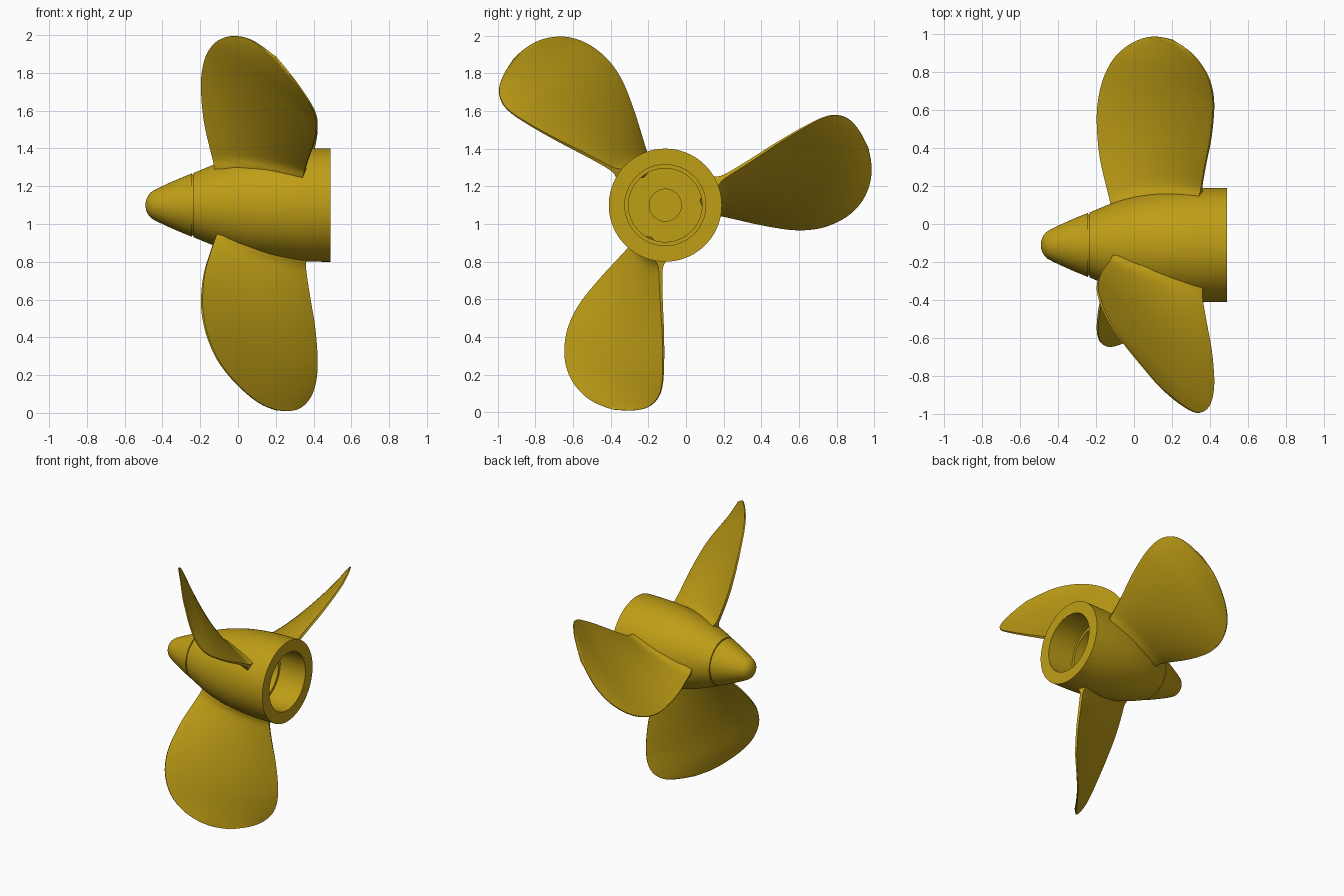
import bpy, bmesh, math
from mathutils import Vector

if "Cube" in bpy.data.objects:
    bpy.data.objects.remove(bpy.data.objects["Cube"])

CY, CZ = -0.11, 1.10          # propeller axis runs along x through here

bronze = bpy.data.materials.new("golden bronze")
bronze.diffuse_color = (0.52, 0.34, 0.008, 1)
bronze.use_nodes = True
bronze.node_tree.nodes["Principled BSDF"].inputs["Base Color"].default_value = bronze.diffuse_color

def make(name, bm, angle):
    bmesh.ops.remove_doubles(bm, verts=bm.verts, dist=1e-5)
    bmesh.ops.recalc_face_normals(bm, faces=bm.faces)
    me = bpy.data.meshes.new(name)
    bm.to_mesh(me)
    bm.free()
    me.materials.append(bronze)
    ob = bpy.data.objects.new(name, me)
    bpy.context.collection.objects.link(ob)
    ob.select_set(True)
    bpy.context.view_layer.objects.active = ob
    bpy.ops.object.shade_smooth_by_angle(angle=math.radians(angle))
    ob.select_set(False)
    return ob

def polar(x, r, a):
    return Vector((x, CY + r * math.cos(a), CZ + r * math.sin(a)))

def revolve(name, profile, n=96):
    bm = bmesh.new()
    rings = [[bm.verts.new(polar(x, r, 2 * math.pi * i / n)) for i in range(n)]
             if r > 0 else [bm.verts.new(polar(x, 0, 0))] for x, r in profile]
    for A, B in zip(rings, rings[1:]):
        for i in range(n):
            j = (i + 1) % n
            vs = [A[i % len(A)], A[j % len(A)], B[j % len(B)], B[i % len(B)]]
            bm.faces.new(list(dict.fromkeys(vs)))
    return make(name, bm, 35)

def spline(pts, t):
    """Catmull-Rom through tuples, t in 0..1"""
    s = t * (len(pts) - 1)
    i = min(int(s), len(pts) - 2)
    f = s - i
    p0, p1, p2, p3 = (pts[min(max(i + k, 0), len(pts) - 1)] for k in (-1, 0, 1, 2))
    return [0.5 * (2*b + (c - a)*f + (2*a - 5*b + 4*c - d)*f*f + (3*b - a - 3*c + d)*f**3)
            for a, b, c, d in zip(p0, p1, p2, p3)]

# hub: tapered barrel with a stepped blind bore from the rear
barrel = [(-0.235, 0.170), (-0.18, 0.193), (-0.13, 0.213), (-0.05, 0.240), (0.05, 0.266),
          (0.15, 0.284), (0.25, 0.294), (0.35, 0.299), (0.49, 0.300)]
outer = [tuple(spline(barrel, i / 32)) for i in range(33)]
bore = [(0.49, 0.215), (0.28, 0.215), (0.28, 0.195), (0.08, 0.195), (0.08, 0.085),
        (-0.2, 0.085), (-0.2, 0)]
revolve("hub", [(-0.235, 0)] + outer + bore)

# nose cone with a shallow joint groove behind it
cone = [(-0.243, 0.168), (-0.30, 0.145), (-0.36, 0.119), (-0.42, 0.091), (-0.445, 0.079)]
tip = [(-0.412 - 0.078 * math.sin(a), 0.086 * math.cos(a))
       for a in [math.radians(d) for d in range(25, 90, 8)]]
revolve("nose_cone", [(-0.243, 0)] + cone[:4] + tip + [(-0.49, 0)])
revolve("joint_ring", [(-0.25, 0), (-0.25, 0.161), (-0.23, 0.161), (-0.23, 0)])

# blade edges as (radius, x, angle): leading and trailing, meeting at the tip
LEAD = [(0.17, -0.105, 0.68), (0.30, -0.140, 0.69), (0.48, -0.178, 0.715), (0.67, -0.192, 0.712),
        (0.80, -0.180, 0.68), (0.90, -0.150, 0.63), (0.985, -0.100, 0.568), (1.05, -0.028, 0.495),
        (1.095, 0.055, 0.41), (1.115, 0.125, 0.33), (1.120, 0.200, 0.25)]
TRAIL = [(0.25, 0.350, 0.09), (0.33, 0.355, 0.075), (0.48, 0.377, 0.045), (0.63, 0.402, 0.022),
         (0.76, 0.415, 0.013), (0.86, 0.418, 0.012), (0.945, 0.408, 0.016), (1.015, 0.384, 0.034),
         (1.07, 0.340, 0.078), (1.10, 0.285, 0.145), (1.120, 0.200, 0.25)]

def hub_radius(x):
    for (x0, r0), (x1, r1) in zip(barrel, barrel[1:]):
        if x <= x1:
            return r0 + (r1 - r0) * (x - x0) / (x1 - x0)
    return 0.3

def blade_point(u, v, side, turn):
    L, T = spline(LEAD, v), spline(TRAIL, v)
    r, x, phi = (a + (b - a) * u for a, b in zip(L, T))
    thick = 0.010 + 0.034 * max(0, 1 - r / 1.12) ** 0.9
    thick *= 0.55 + 0.45 * (1 - (2 * u - 1) ** 4)
    d = max(0, r - hub_radius(x))
    thick += 0.045 * math.exp(-d / 0.018)          # root fillet
    ang = turn - math.pi / 2 - phi
    k = 0.85
    n = math.hypot(r, k)
    e_phi = Vector((0, math.sin(ang), -math.cos(ang)))
    normal = (Vector((1, 0, 0)) * r + e_phi * k) / n
    return polar(x, r, ang) + normal * side * thick / 2

NU, NV = 28, 60
for b in range(3):
    bm = bmesh.new()
    us = [(1 - math.cos(math.pi * i / NU)) / 2 for i in range(NU + 1)]
    loop = [(u, 1) for u in us] + [(u, -1) for u in reversed(us)]
    rings = []
    for j in range(NV + 1):
        v = 0.999 * j / NV
        rings.append([bm.verts.new(blade_point(u, v, s, b * 2 * math.pi / 3)) for u, s in loop])
    m = len(loop)
    for A, B in zip(rings, rings[1:]):
        for i in range(m):
            bm.faces.new((A[i], A[(i + 1) % m], B[(i + 1) % m], B[i]))
    bm.faces.new(rings[0])
    bm.faces.new(rings[-1])
    make(f"blade_{b + 1}", bm, 40)
